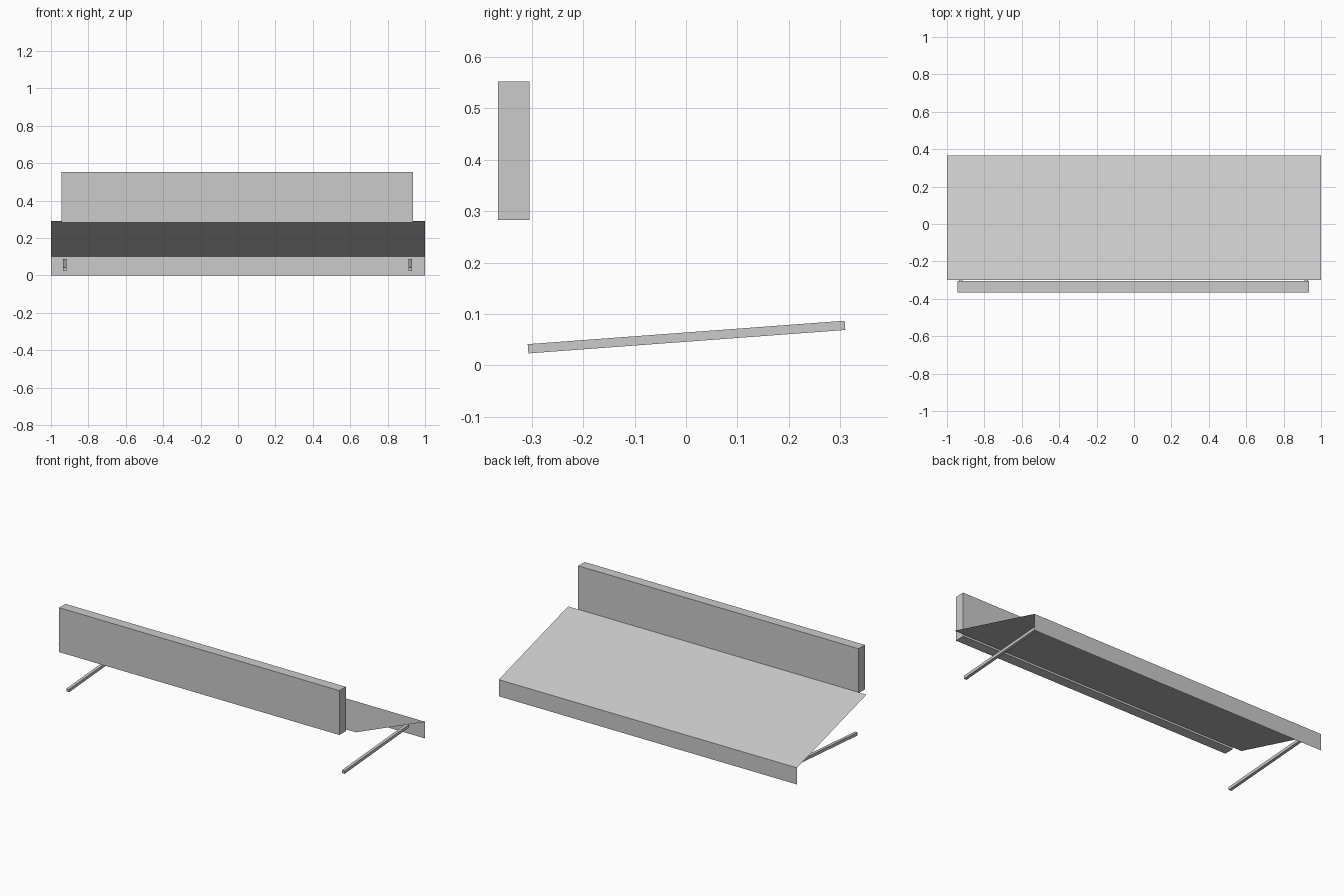
import bpy
import bmesh
from math import atan2, hypot
from mathutils import Matrix, Vector

cube = bpy.data.objects.get("Cube")
if cube:
    bpy.data.objects.remove(cube)

grey = bpy.data.materials.new("plain grey")
grey.use_nodes = True
colour = (0.6, 0.6, 0.6, 1)
grey.diffuse_color = colour
grey.node_tree.nodes["Principled BSDF"].inputs["Base Color"].default_value = colour


def add_object(name, bm):
    mesh = bpy.data.meshes.new(name)
    bm.to_mesh(mesh)
    bm.free()
    mesh.materials.append(grey)
    obj = bpy.data.objects.new(name, mesh)
    bpy.context.collection.objects.link(obj)
    return obj


def add_box(name, centre, size, tilt=0):
    bm = bmesh.new()
    bmesh.ops.create_cube(bm, size=1, matrix=Matrix.Diagonal((*size, 1)))
    obj = add_object(name, bm)
    obj.location = centre
    obj.rotation_euler.x = tilt
    return obj


def add_sheet(name, profile, half_width):
    """Extrude an open (y, z) profile across x as a thin folded sheet."""
    bm = bmesh.new()
    rows = [[bm.verts.new((x, y, z)) for x in (-half_width, half_width)]
            for y, z in profile]
    for a, b in zip(rows, rows[1:]):
        bm.faces.new((a[0], a[1], b[1], b[0]))
    return add_object(name, bm)


# Sloping sheet folded down into a vertical rear lip
add_sheet("folded_sheet", [(-0.299, 0.291), (0.365, 0.101), (0.365, 0)], 1)

# Upright board along the front
add_box("front_board", (-0.004, -0.335, 0.4175), (1.88, 0.061, 0.269))

# Slightly tilted square rods beneath each end
start, end = Vector((-0.307, 0.0325)), Vector((0.309, 0.078))
run = end - start
middle = (start + end) / 2
for side, x in (("right", -0.927), ("left", 0.921)):
    add_box(side + "_rod", (x, middle.x, middle.y),
            (0.018, hypot(run.x, run.y), 0.018), atan2(run.y, run.x))
